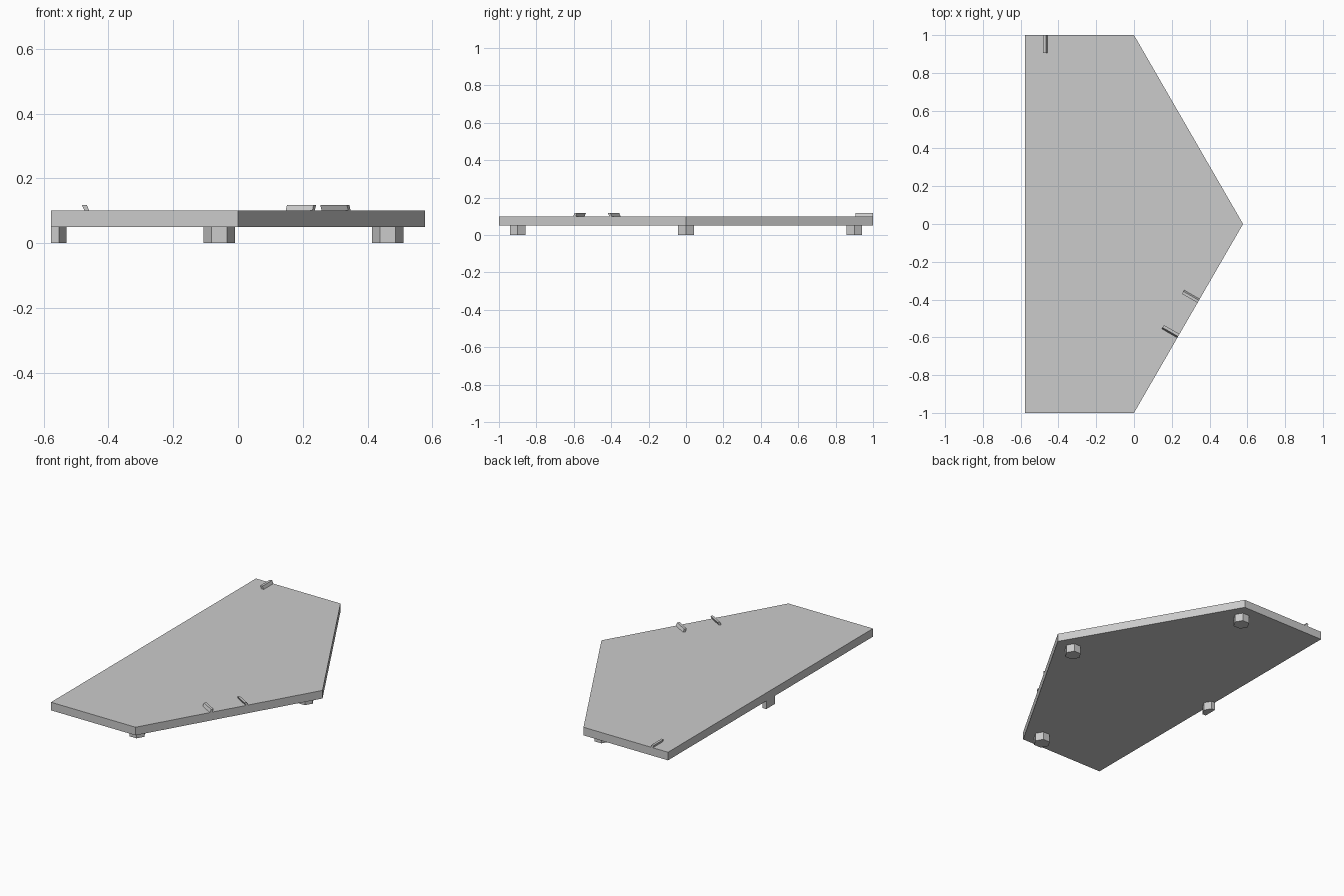
import bpy, bmesh
from math import sqrt, pi, cos, sin
from mathutils import Vector

cube = bpy.data.objects.get("Cube")
if cube:
    bpy.data.objects.remove(cube, do_unlink=True)

grey = bpy.data.materials.new("light_grey")
grey.use_nodes = True
grey.diffuse_color = (0.6, 0.6, 0.6, 1)
grey.node_tree.nodes["Principled BSDF"].inputs["Base Color"].default_value = grey.diffuse_color

SIDE = 2 / sqrt(3)        # length of each slanted edge
HALF = SIDE / 2           # half width of the board
BOTTOM, TOP = 0.05, 0.1   # board thickness range


def prism(name, outline, sweep):
    """Sweep a flat outline along a vector into a closed solid."""
    bm = bmesh.new()
    face = bm.faces.new([bm.verts.new(p) for p in outline])
    swept = bmesh.ops.extrude_face_region(bm, geom=[face])["geom"]
    verts = [v for v in swept if isinstance(v, bmesh.types.BMVert)]
    bmesh.ops.translate(bm, verts=verts, vec=sweep)
    bmesh.ops.recalc_face_normals(bm, faces=bm.faces)
    mesh = bpy.data.meshes.new(name)
    bm.to_mesh(mesh)
    bm.free()
    mesh.materials.append(grey)
    obj = bpy.data.objects.new(name, mesh)
    bpy.context.collection.objects.link(obj)
    return obj


# Five-sided board
corners = [(-HALF, -1), (0, -1), (HALF, 0), (0, 1), (-HALF, 1)]
prism("board", [(x, y, BOTTOM) for x, y in corners], (0, 0, TOP - BOTTOM))


# Hexagonal feet, with the one on the long edge cut in half
def foot(name, x, y, half=False):
    radius = 0.048
    angles = [i * pi / 3 for i in range(6)]
    points = [(x + radius * cos(a), y + radius * sin(a), 0) for a in angles]
    if half:
        apothem = radius * sin(pi / 3)
        points = [p for p in points if p[0] > x]
        points = [points[0], points[1], (x, y + apothem, 0),
                  (x, y - apothem, 0), points[2]]
    prism(name, points, (0, 0, BOTTOM))


foot("front_foot", -0.058, -0.9)
foot("back_foot", -0.058, 0.9)
foot("tip_foot", HALF - 0.115, 0)
foot("long_edge_half_foot", -HALF, 0, half=True)


# Small slanted ridges that run inward from the board's edge
def ridge(name, corner, along, inward):
    start, along, inward = Vector(corner), Vector(along), Vector(inward)
    up = Vector((0, 0, 1))
    section = [start + along * t + up * z for t, z in
               ((0.459, TOP), (0.474, TOP), (0.482, 0.118), (0.467, 0.118))]
    prism(name, section, inward * 0.095)


edge = Vector((0.5, sqrt(3) / 2, 0))
inward = Vector((-sqrt(3) / 2, 0.5, 0))
ridge("back_ridge", (0, 1, 0), (-1, 0, 0), (0, -1, 0))
ridge("front_ridge", (0, -1, 0), edge, inward)
ridge("tip_ridge", (HALF, 0, 0), -edge, inward)
